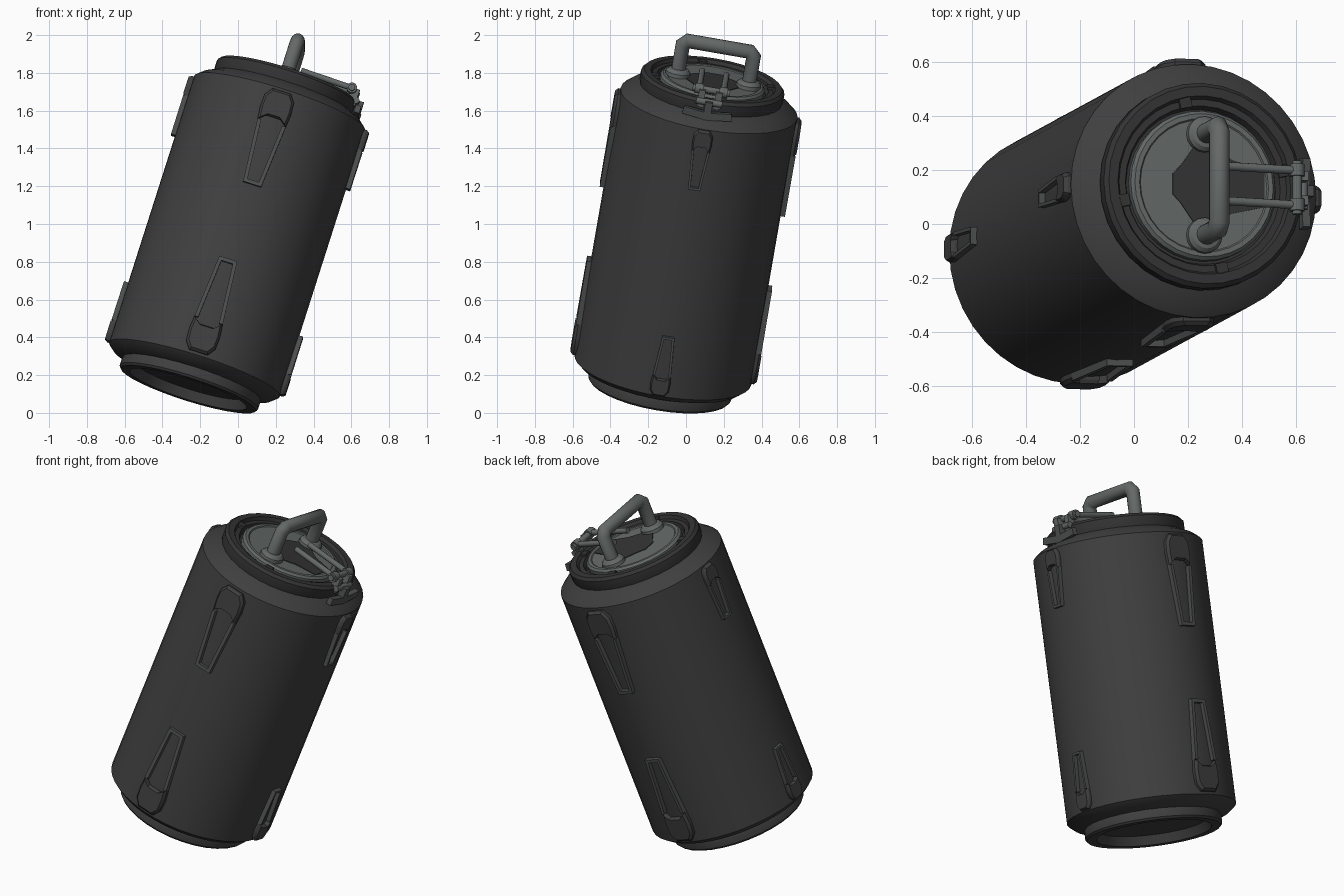
import bpy, bmesh, math
from mathutils import Matrix, Vector

cube = bpy.data.objects.get("Cube")
if cube:
    bpy.data.objects.remove(cube, do_unlink=True)

# Leaning frame shared by every part: local z runs along the canister
axis = Vector((0.30, 0.163, 0.94)).normalized()
side = (Vector((1, 0, 0)) - axis * axis.x).normalized()
LEAN = Matrix((side, axis.cross(side), axis)).transposed().to_4x4()
LEAN.translation = (-0.005, 0, 0.935)


def material(name, rgb):
    m = bpy.data.materials.new(name)
    m.use_nodes = True
    m.diffuse_color = (*rgb, 1)
    m.node_tree.nodes["Principled BSDF"].inputs["Base Color"].default_value = (*rgb, 1)
    return m


BODY = material("charcoal", (0.05, 0.05, 0.05))
DARK = material("dark_charcoal", (0.034, 0.034, 0.034))
TRIM = material("trim_grey", (0.075, 0.08, 0.078))
STEEL = material("lid_grey", (0.125, 0.14, 0.137))


def finish(name, bm, mat, angle=32):
    bmesh.ops.remove_doubles(bm, verts=bm.verts, dist=0.0001)
    bmesh.ops.recalc_face_normals(bm, faces=bm.faces)
    me = bpy.data.meshes.new(name)
    bm.to_mesh(me)
    bm.free()
    me.materials.append(mat)
    ob = bpy.data.objects.new(name, me)
    bpy.context.collection.objects.link(ob)
    ob.matrix_world = LEAN
    bpy.ops.object.select_all(action='DESELECT')
    bpy.context.view_layer.objects.active = ob
    ob.select_set(True)
    bpy.ops.object.shade_smooth_by_angle(angle=math.radians(angle))
    return ob


def lathe(name, profile, mat, sides=32, at=(0, 0)):
    bm = bmesh.new()
    vs = [bm.verts.new((r + at[0], at[1], z)) for r, z in profile]
    es = [bm.edges.new(pair) for pair in zip(vs, vs[1:])]
    bmesh.ops.spin(bm, geom=vs + es, cent=(*at, 0), axis=(0, 0, 1),
                   angle=math.tau, steps=sides, use_merge=False)
    return finish(name, bm, mat)


def prism(bm, outline, low, high, place=Matrix(), shrink=1.0):
    """Extrude a 2D outline from low to high, optionally tapering it."""
    n = len(outline)
    cx = sum(p[0] for p in outline) / n
    cy = sum(p[1] for p in outline) / n
    a = [bm.verts.new(place @ Vector((x, y, low))) for x, y in outline]
    b = [bm.verts.new(place @ Vector((cx + (x - cx) * shrink, cy + (y - cy) * shrink, high)))
         for x, y in outline]
    bm.faces.new(a)
    bm.faces.new(b)
    for i in range(n):
        j = (i + 1) % n
        bm.faces.new((a[i], a[j], b[j], b[i]))


def rod(bm, p, q, r, sides=12):
    p, q = Vector(p), Vector(q)
    place = Matrix.Translation((p + q) / 2) @ (q - p).to_track_quat('Z', 'Y').to_matrix().to_4x4()
    bmesh.ops.create_cone(bm, cap_ends=True, segments=sides, radius1=r, radius2=r,
                          depth=(q - p).length, matrix=place)


def box(bm, center, size, turn=0):
    place = (Matrix.Translation(center) @ Matrix.Rotation(turn, 4, 'X')
             @ Matrix.Diagonal((*size, 1)))
    bmesh.ops.create_cube(bm, size=1, matrix=place)


# Main shell with sloping shoulders
lathe("body", [(0.38, -0.80), (0.44, -0.78), (0.475, -0.75),
               (0.475, 0.75), (0.44, 0.78), (0.38, 0.81)], BODY, 40)

# Upper rim, with a groove around the lid
lathe("upper_rim", [(0.375, 0.79), (0.385, 0.82), (0.385, 0.868), (0.37, 0.884),
                    (0.335, 0.884), (0.325, 0.865), (0.30, 0.865), (0.29, 0.84),
                    (0, 0.84)], DARK)

# Lower rim with a sunken base
lathe("lower_rim", [(0.375, -0.78), (0.385, -0.81), (0.385, -0.85), (0.375, -0.862),
                    (0.325, -0.862), (0.305, -0.81), (0, -0.81)], BODY)

# Lid with a raised edge
lathe("lid", [(0.28, 0.84), (0.28, 0.868), (0.268, 0.88), (0.25, 0.88),
              (0.245, 0.875), (0, 0.875)], STEEL)

# Dark centre panel on the lid
half = [(-0.12, 0.04), (-0.09, 0.07), (-0.04, 0.14), (0.05, 0.14), (0.11, 0.10), (0.235, 0.07)]
bm = bmesh.new()
prism(bm, half + [(x, -y) for x, y in reversed(half)], 0.872, 0.879)
finish("lid_panel", bm, DARK)

# Four stops between lid and rim
bm = bmesh.new()
for k in range(4):
    spot = Matrix.Rotation(math.radians(13 + 90 * k), 4, 'Z') @ Matrix.Translation((0.32, 0, 0.87))
    bmesh.ops.create_cube(bm, size=1, matrix=spot @ Matrix.Diagonal((0.05, 0.045, 0.02, 1)))
finish("rim_stops", bm, DARK)

# Carrying handle: mitred tube swept along a U path
path = [Vector(p) for p in ((0, -0.19, 0.87), (0, -0.19, 1.045), (0, -0.165, 1.07),
                            (0, 0.165, 1.07), (0, 0.19, 1.045), (0, 0.19, 0.87))]
bm = bmesh.new()
rings = []
for i, p in enumerate(path):
    before = (p - path[max(i - 1, 0)]).normalized()
    after = (path[min(i + 1, len(path) - 1)] - p).normalized()
    along = (before + after).normalized()
    across = along.cross(Vector((1, 0, 0)))
    stretch = 1 / max(along.dot(after), along.dot(before))
    rings.append([bm.verts.new(p + 0.038 * (Vector((math.cos(t), 0, 0)) + across * math.sin(t) * stretch))
                  for t in (math.tau * k / 16 for k in range(16))])
for a, b in zip(rings, rings[1:]):
    for k in range(16):
        bm.faces.new((a[k], a[(k + 1) % 16], b[(k + 1) % 16], b[k]))
finish("handle", bm, STEEL, 50)
for label, y in (("front", -0.19), ("back", 0.19)):
    lathe("handle_foot_" + label, [(0.068, 0.865), (0.066, 0.895), (0.052, 0.91), (0.03, 0.915)],
          STEEL, 16, (0, y))

# Latch: twin rods, hinge barrel, clasp and wing bar
bm = bmesh.new()
for y in (-0.065, 0.065):
    rod(bm, (0.06, y, 0.94), (0.345, y, 0.932), 0.016)
    rod(bm, (0.345, y - 0.022, 0.93), (0.345, y + 0.022, 0.93), 0.028)
    box(bm, (0.365, y * 0.7, 0.89), (0.045, 0.035, 0.09))
rod(bm, (0.345, -0.10, 0.93), (0.345, 0.10, 0.93), 0.018)
rod(bm, (0.385, -0.07, 0.875), (0.385, 0.07, 0.875), 0.018)
finish("latch", bm, STEEL)
bm = bmesh.new()
box(bm, (0.405, 0, 0.835), (0.04, 0.04, 0.10))
for s in (-1, 1):
    box(bm, (0.41, 0.068 * s, 0.815), (0.03, 0.125, 0.04), 0.12 * s)
finish("latch_wings", bm, TRIM)


# Tapered side brackets: window frame with a solid head toward the rim
def bracket(label, angle, up, start, end, wide, narrow):
    # bracket axes: across, along the shell, outward
    out = Matrix.Rotation(math.radians(angle), 4, 'Z')
    axes = Matrix(((0, 0, 1), (1, 0, 0), (0, up, 0))).to_4x4()
    place = out @ axes
    length = end - start
    neck = start + length * 0.66
    rail = narrow * 0.2
    low, high = 0.44, 0.497
    n, w = narrow / 2, wide / 2
    mid = n + (w - n) * 0.8
    bm = bmesh.new()
    for s in (-1, 1):
        prism(bm, [(s * n, start), (s * mid, neck), (s * (mid - rail), neck),
                   (s * (n - rail), start)], low, high, place)
    prism(bm, [(-n, start), (n, start), (n, start + rail), (-n, start + rail)], low, high, place)
    finish(label + "_frame", bm, TRIM)
    bm = bmesh.new()
    tip = end - length * 0.08
    arch = [(-mid, neck), (-w, neck + length * 0.13), (-w * 0.95, tip), (-w * 0.6, end),
            (w * 0.6, end), (w * 0.95, tip), (w, neck + length * 0.13), (mid, neck),
            (mid * 0.5, neck + length * 0.06), (-mid * 0.5, neck + length * 0.06)]
    prism(bm, arch, low, 0.485, place)
    prism(bm, arch, 0.485, 0.5, place, 0.86)
    finish(label + "_head", bm, BODY)


for label, angle in (("left", 0), ("back", 92), ("right", 180), ("front", 272)):
    for level, up in (("upper", 1), ("lower", -1)):
        if label in ("front", "back"):
            bracket(f"{label}_{level}_bracket", angle, up, 0.21, 0.735, 0.17, 0.10)
        else:
            bracket(f"{label}_{level}_bracket", angle, up, 0.415, 0.745, 0.105, 0.065)
